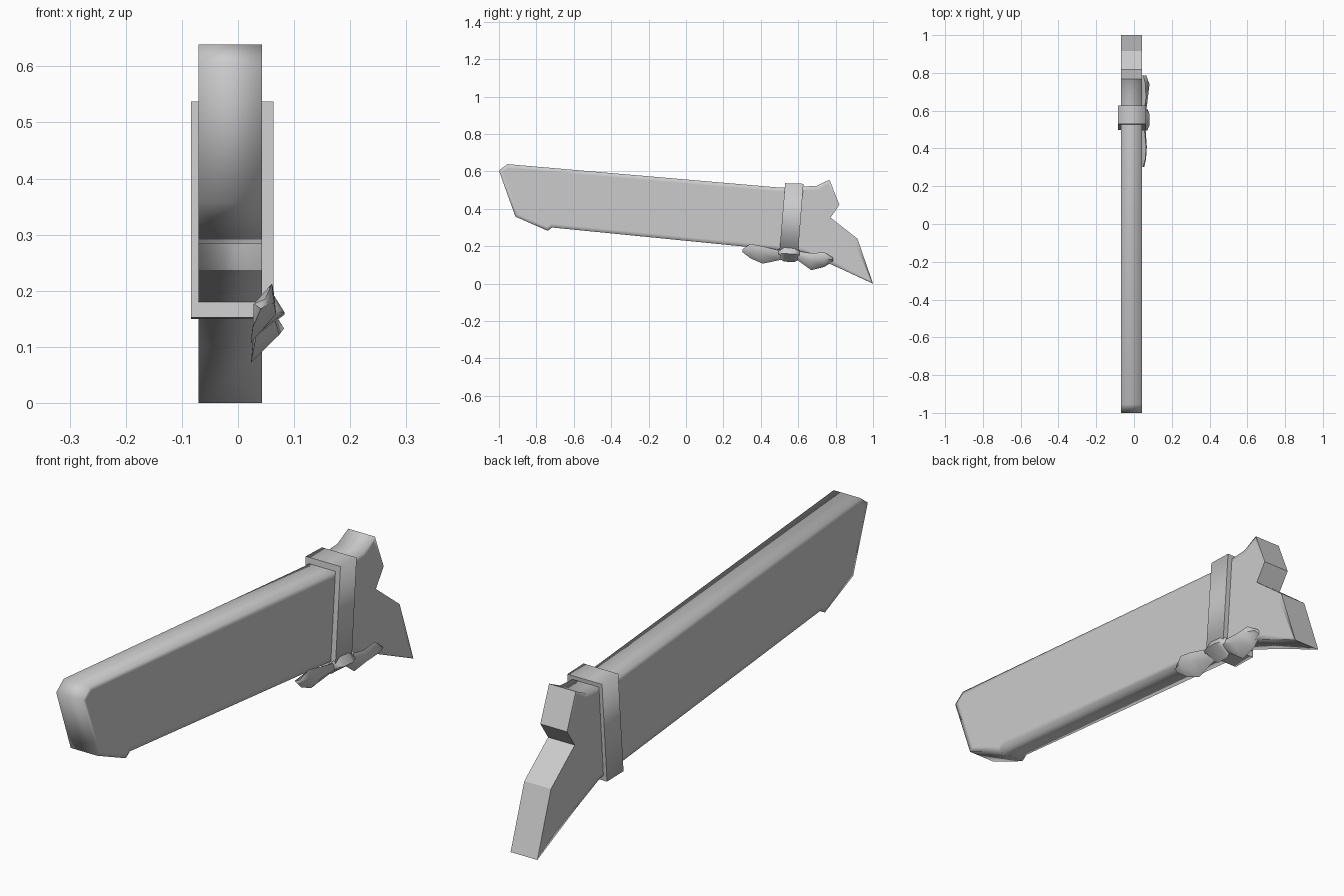
import bpy, bmesh, math

cube = bpy.data.objects.get("Cube")
if cube:
    bpy.data.objects.remove(cube, do_unlink=True)

grey = bpy.data.materials.new("plain grey")
grey.use_nodes = True
colour = (0.6, 0.6, 0.6, 1)
grey.diffuse_color = colour
grey.node_tree.nodes["Principled BSDF"].inputs["Base Color"].default_value = colour


def finish(name, bm):
    bmesh.ops.recalc_face_normals(bm, faces=bm.faces)
    mesh = bpy.data.meshes.new(name)
    bm.to_mesh(mesh)
    bm.free()
    mesh.materials.append(grey)
    obj = bpy.data.objects.new(name, mesh)
    bpy.context.collection.objects.link(obj)
    return obj


def extrude_profile(bm, profile, x0, x1):
    """Side profile in (y, z), given thickness from x0 to x1."""
    face = bm.faces.new([bm.verts.new((x0, y, z)) for y, z in profile])
    out = bmesh.ops.extrude_face_region(bm, geom=[face])
    moved = [v for v in out["geom"] if isinstance(v, bmesh.types.BMVert)]
    bmesh.ops.translate(bm, verts=moved, vec=(x1 - x0, 0, 0))
    bmesh.ops.recalc_face_normals(bm, faces=bm.faces)


# Blade-shaped body: rounded-looking edges, crisp notched tail
bm = bmesh.new()
extrude_profile(bm, [
    (-1, .604), (-.955, .639), (.51, .513), (.7, .523), (.767, .556),
    (.82, .422), (.773, .353), (.917, .24), (1, 0),
    (.783, .1), (.62, .168), (-.715, .3), (-.74, .283), (-.912, .358)], -.07, .043)
sides = [f for f in bm.faces if abs(f.normal.x) > .9]
bmesh.ops.inset_individual(bm, faces=sides, thickness=.022)
for f in bm.faces:
    tail = f.normal.y > .3 and abs(f.normal.x) < .1 and f.calc_center_median().y > .77
    f.smooth = not tail
    if tail:
        for e in f.edges:
            e.smooth = False
finish("body", bm)

# Strap around the body, leaning slightly
bm = bmesh.new()
extrude_profile(bm, [(.53, .537), (.628, .534), (.598, .15), (.498, .152)], -.084, .063)
for f in bm.faces:
    f.smooth = True
for e in bm.edges:
    flat_ends = [f for f in e.link_faces if abs(f.normal.y) > .7]
    e.smooth = not flat_ends
finish("strap", bm)


# Bow parts: four-sided sections (y, top z, bottom z, outer x) joined along y
def bow_part(name, sections):
    bm = bmesh.new()
    rings = []
    for y, top, low, out in sections:
        mid = (top + low) / 2
        half = (top - low) / 2
        lean = half * .4
        points = [(.045 + lean, top), (out, mid + half * .1),
                  (.045 - lean * 1.2, low), (.028, mid)]
        rings.append([bm.verts.new((x, y, z)) for x, z in points])
    for a, b in zip(rings, rings[1:]):
        for i in range(4):
            j = (i + 1) % 4
            bm.faces.new((a[i], a[j], b[j], b[i]))
    bm.faces.new(rings[0])
    bm.faces.new(rings[-1])
    obj = finish(name, bm)
    bpy.ops.object.select_all(action="DESELECT")
    obj.select_set(True)
    bpy.context.view_layer.objects.active = obj
    bpy.ops.object.shade_smooth_by_angle(angle=math.radians(75))


bow_part("bow_front_loop", [(.303, .185, .168, .055), (.345, .213, .135, .064),
                            (.41, .2, .107, .068), (.52, .172, .13, .06)])
bow_part("bow_back_loop", [(.59, .175, .13, .064), (.67, .163, .072, .074),
                           (.74, .168, .09, .082), (.787, .138, .118, .065)])
bow_part("bow_knot", [(.495, .185, .135, .07), (.525, .197, .118, .083),
                      (.58, .192, .115, .083), (.607, .18, .13, .072)])
